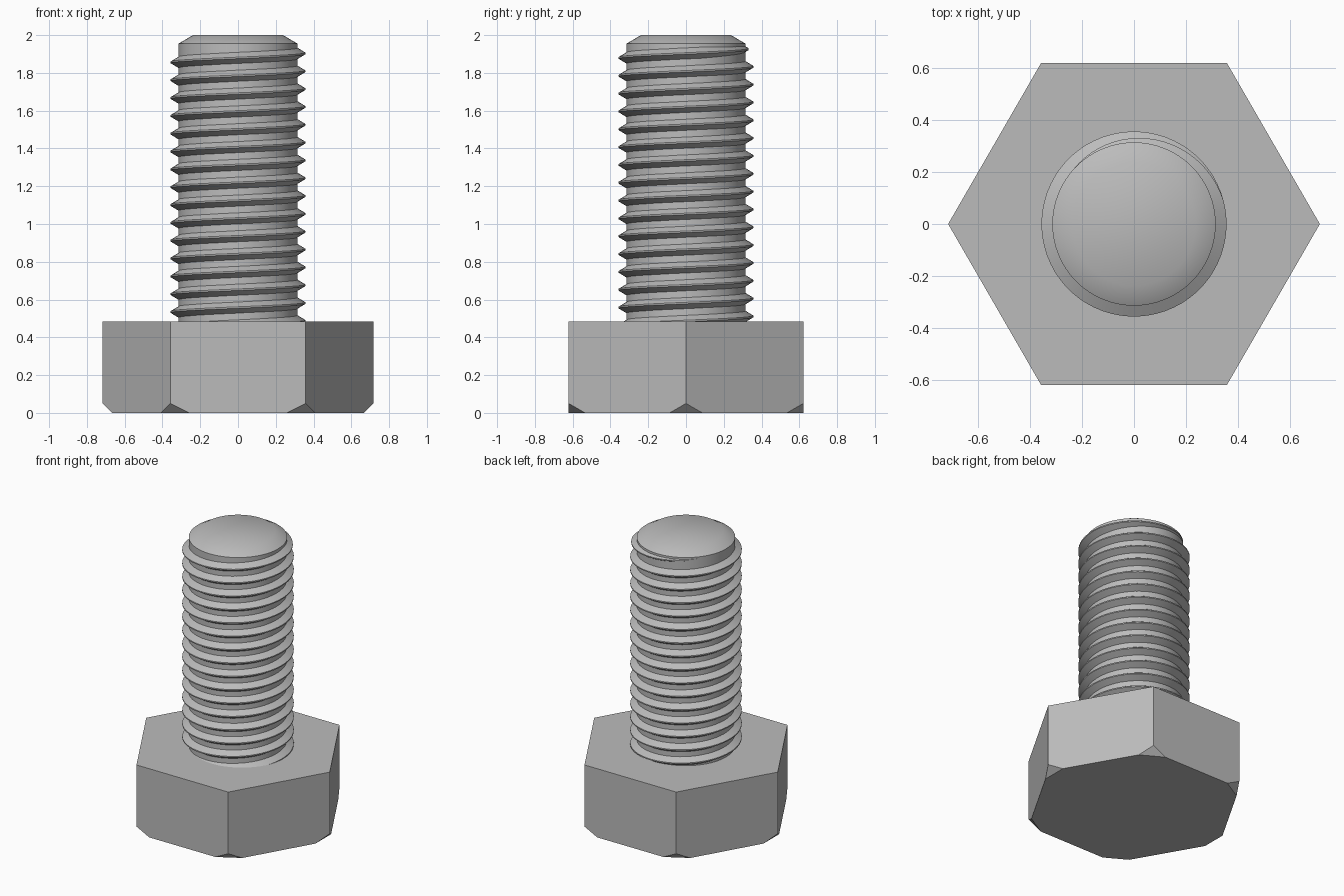
import bpy, bmesh, math
from mathutils import Vector

if "Cube" in bpy.data.objects:
    bpy.data.objects.remove(bpy.data.objects["Cube"])

HEAD_TOP, HEX_R, CUT = 0.485, 0.717, 0.05
ROOT_R, CREST_R, PITCH = 0.315, 0.357, 0.0944
SEGS = 64

steel = bpy.data.materials.new("grey steel")
steel.use_nodes = True
GREY = (0.5, 0.5, 0.5, 1)
steel.diffuse_color = GREY
steel.node_tree.nodes["Principled BSDF"].inputs["Base Color"].default_value = GREY


def polar(r, a, z):
    return Vector((r * math.cos(a), r * math.sin(a), z))


def finish(bm, name, smooth=False):
    bmesh.ops.recalc_face_normals(bm, faces=bm.faces)
    mesh = bpy.data.meshes.new(name)
    bm.to_mesh(mesh)
    bm.free()
    mesh.materials.append(steel)
    obj = bpy.data.objects.new(name, mesh)
    bpy.context.collection.objects.link(obj)
    if smooth:
        bpy.ops.object.select_all(action='DESELECT')
        obj.select_set(True)
        bpy.context.view_layer.objects.active = obj
        bpy.ops.object.shade_smooth_by_angle(angle=math.radians(33))
    return obj


# Hexagonal head with its six lower corners cut off
bm = bmesh.new()
corners = [polar(HEX_R, i * math.tau / 6, 0) for i in range(6)]
for i, c in enumerate(corners):
    bm.verts.new(c + Vector((0, 0, HEAD_TOP)))
    bm.verts.new(c + Vector((0, 0, CUT)))
    for n in (corners[i - 1], corners[(i + 1) % 6]):
        bm.verts.new(c + (n - c).normalized() * 2 * CUT)
bmesh.ops.convex_hull(bm, input=bm.verts)
bmesh.ops.dissolve_limit(bm, angle_limit=0.01, verts=bm.verts, edges=bm.edges)
finish(bm, "hex_head")

# Shank core with a chamfered tip
bm = bmesh.new()
rings = [[bm.verts.new(polar(r, i * math.tau / SEGS, z)) for i in range(SEGS)]
         for r, z in ((ROOT_R, HEAD_TOP), (ROOT_R, 1.955), (0.238, 2.0))]
for low, high in zip(rings, rings[1:]):
    for i in range(SEGS):
        bm.faces.new((low[i - 1], low[i], high[i], high[i - 1]))
bm.faces.new(rings[-1])
finish(bm, "shank_core", smooth=True)

# Right-handed thread ridge, starting inside the head and fading out at the tip
Z_REF, TURNS = 1.903, 15.4
FADE_FROM, FADE_TO = math.radians(15), math.radians(138)
STEP = math.tau / SEGS
count = round((TURNS * math.tau + FADE_TO) / STEP)
bm = bmesh.new()
sections = []
for k in range(count + 1):
    a = FADE_TO - (count - k) * STEP
    z = Z_REF + PITCH * a / math.tau
    f = min(1, max(0, (FADE_TO - a) / (FADE_TO - FADE_FROM)))
    crest = ROOT_R + (CREST_R - ROOT_R) * f
    half = 0.004 + 0.026 * f
    sections.append([bm.verts.new(polar(r, a, z + dz)) for r, dz in
                     ((ROOT_R - 0.001, -half), (crest, -0.004),
                      (crest, 0.004), (ROOT_R - 0.001, half))])
for s, t in zip(sections, sections[1:]):
    for j in range(3):
        bm.faces.new((s[j], t[j], t[j + 1], s[j + 1]))
bm.faces.new(sections[0])
bm.faces.new(sections[-1])
finish(bm, "thread", smooth=True)
